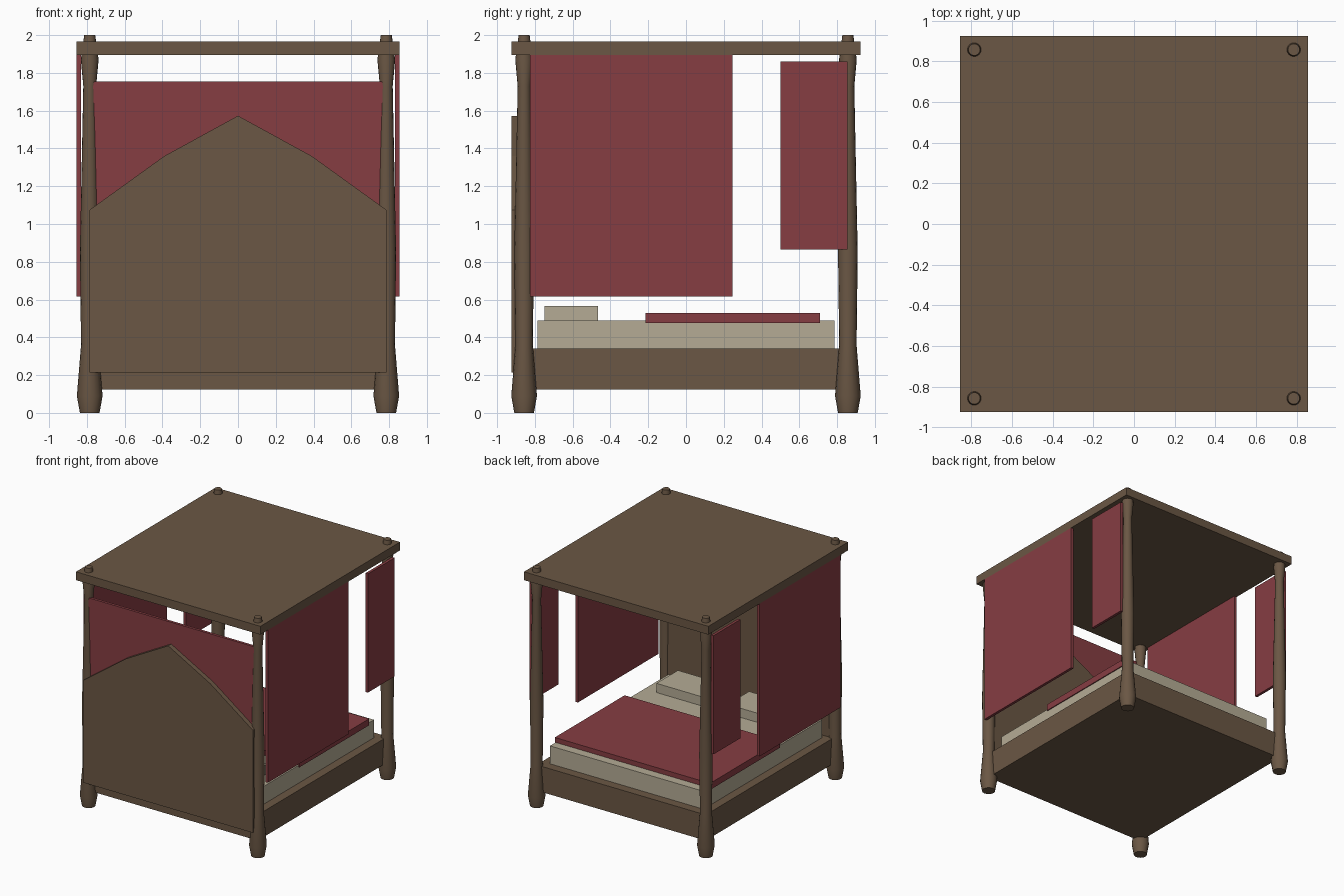
import bpy, bmesh, math

if "Cube" in bpy.data.objects:
    bpy.data.objects.remove(bpy.data.objects["Cube"])

def material(name, rgb):
    m = bpy.data.materials.new(name)
    m.diffuse_color = (*rgb, 1)
    m.use_nodes = True
    m.node_tree.nodes["Principled BSDF"].inputs["Base Color"].default_value = m.diffuse_color
    return m

WOOD = material("wood", (0.145, 0.095, 0.058))
RED = material("red_cloth", (0.24, 0.047, 0.055))
LINEN = material("linen", (0.46, 0.41, 0.30))

def finish(name, bm, mat):
    bmesh.ops.recalc_face_normals(bm, faces=bm.faces)
    me = bpy.data.meshes.new(name)
    bm.to_mesh(me)
    bm.free()
    me.materials.append(mat)
    ob = bpy.data.objects.new(name, me)
    bpy.context.collection.objects.link(ob)
    return ob

def box(name, x, y, z, mat):
    bm = bmesh.new()
    bmesh.ops.create_cube(bm, size=1)
    for v in bm.verts:
        v.co = [r[0] + (c + 0.5) * (r[1] - r[0]) for c, r in zip(v.co, (x, y, z))]
    return finish(name, bm, mat)

def turned(name, cx, cy, profile, mat, sides=16):
    bm = bmesh.new()
    rings = [[bm.verts.new((cx + r * math.cos(2 * math.pi * i / sides),
                            cy + r * math.sin(2 * math.pi * i / sides), z))
              for i in range(sides)] for r, z in profile]
    for a, b in zip(rings, rings[1:]):
        for i in range(sides):
            j = (i + 1) % sides
            bm.faces.new((a[i], a[j], b[j], b[i]))
    bm.faces.new(rings[0])
    bm.faces.new(rings[-1])
    ob = finish(name, bm, mat)
    bpy.ops.object.select_all(action='DESELECT')
    ob.select_set(True)
    bpy.context.view_layer.objects.active = ob
    bpy.ops.object.shade_smooth_by_angle(angle=math.radians(35))

# Four turned posts
POST = [(0.052, 0), (0.068, 0.09), (0.046, 0.36), (0.052, 0.85),
        (0.034, 1.73), (0.047, 1.87), (0.029, 2.0)]
for sx, side in ((-1, "left"), (1, "right")):
    for sy, end in ((-1, "front"), (1, "back")):
        turned(f"{end}_{side}_post", sx * 0.785, sy * 0.857, POST, WOOD)

# Canopy, frame and bedding
box("canopy", (-0.855, 0.855), (-0.925, 0.925), (1.895, 1.965), WOOD)
box("bed_frame", (-0.785, 0.785), (-0.86, 0.86), (0.125, 0.34), WOOD)
box("mattress", (-0.712, 0.712), (-0.785, 0.785), (0.34, 0.49), LINEN)
box("blanket", (-0.72, 0.72), (-0.215, 0.71), (0.475, 0.53), RED)

# Pillows and side curtains, mirrored left and right
for s, side in ((-1, "left"), (1, "right")):
    box(f"{side}_pillow", sorted((s * 0.06, s * 0.6)), (-0.75, -0.465), (0.49, 0.567), LINEN)
    cx = sorted((s * 0.832, s * 0.855))
    box(f"{side}_front_curtain", cx, (-0.825, 0.245), (0.615, 1.895), RED)
    box(f"{side}_back_curtain", cx, (0.5, 0.855), (0.865, 1.86), RED)

# Peaked headboard
bm = bmesh.new()
outline = [(-0.785, 0.215), (0.785, 0.215), (0.785, 1.075), (0.39, 1.36),
           (0, 1.573), (-0.39, 1.36), (-0.785, 1.075)]
face = bm.faces.new([bm.verts.new((x, -0.925, z)) for x, z in outline])
ext = bmesh.ops.extrude_face_region(bm, geom=[face], use_keep_orig=True)
for v in ext["geom"]:
    if isinstance(v, bmesh.types.BMVert):
        v.co.y = -0.825
finish("headboard", bm, WOOD)

# Cloth panel set into the headboard
box("headboard_cloth", (-0.77, 0.77), (-0.885, -0.862), (0.7, 1.755), RED)
